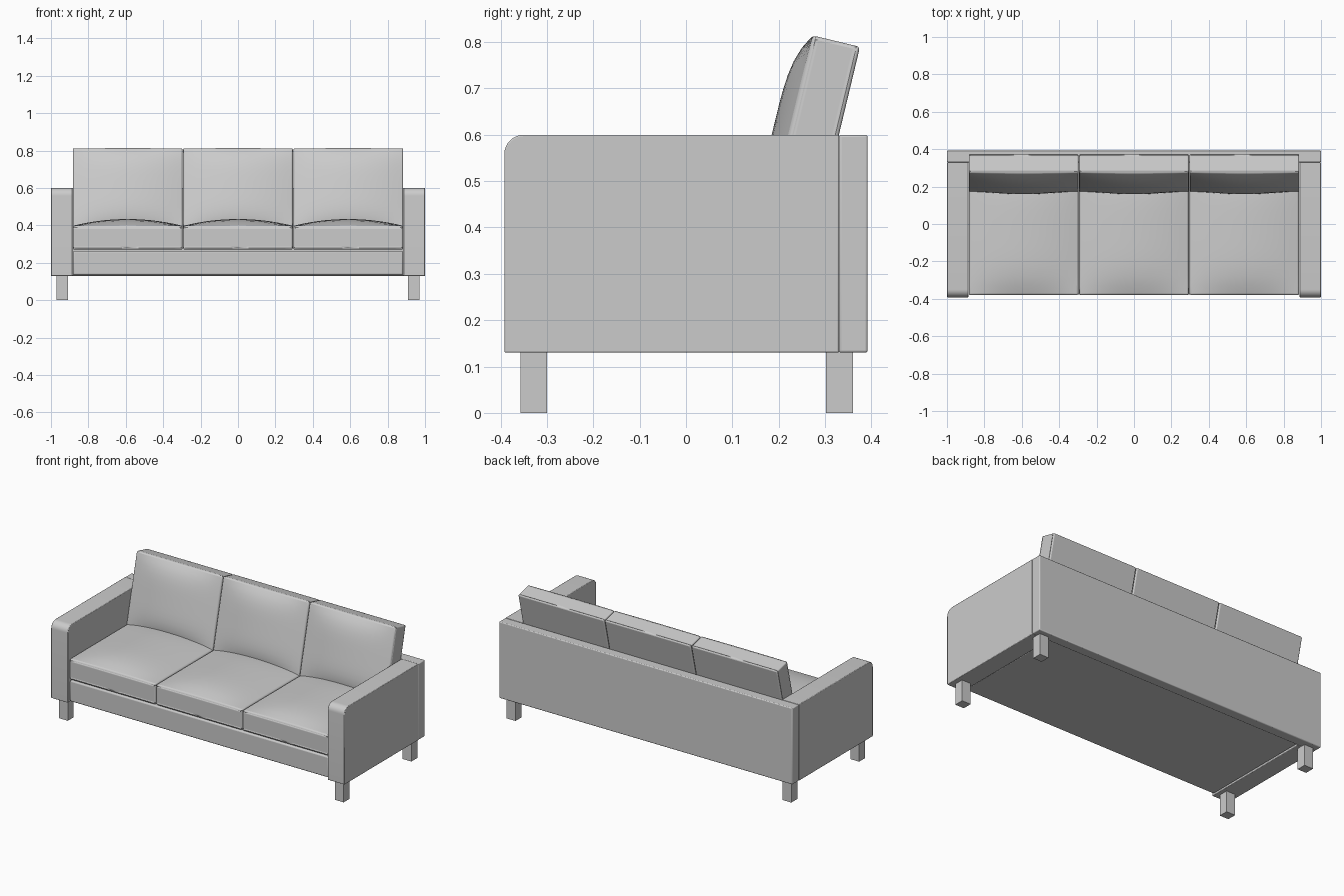
import bpy, bmesh, math

if "Cube" in bpy.data.objects:
    bpy.data.objects.remove(bpy.data.objects["Cube"])


def finish(name, bm, bevel=0.0, segments=3):
    bmesh.ops.recalc_face_normals(bm, faces=bm.faces)
    mesh = bpy.data.meshes.new(name)
    bm.to_mesh(mesh)
    bm.free()
    ob = bpy.data.objects.new(name, mesh)
    bpy.context.collection.objects.link(ob)
    if bevel:
        mod = ob.modifiers.new("soft_edges", 'BEVEL')
        mod.width = bevel
        mod.segments = segments
        mod.limit_method = 'ANGLE'
        mod.angle_limit = math.radians(50)
    bpy.ops.object.select_all(action='DESELECT')
    ob.select_set(True)
    bpy.context.view_layer.objects.active = ob
    bpy.ops.object.shade_smooth_by_angle(angle=math.radians(35))
    return ob


def box(name, lo, hi, bevel=0.0):
    bm = bmesh.new()
    bmesh.ops.create_cube(bm, size=1)
    for v in bm.verts:
        v.co = [(a + b) / 2 + c * (b - a) for a, b, c in zip(lo, hi, v.co)]
    return finish(name, bm, bevel)


def cushion(name, size, crown, location, tilt=0.0):
    """Soft-edged box whose local top face is crowned."""
    bm = bmesh.new()
    bmesh.ops.create_cube(bm, size=1)
    bmesh.ops.subdivide_edges(bm, edges=bm.edges[:], cuts=13, use_grid_fill=True)
    for v in bm.verts:
        u, w, h = 2 * v.co.x, 2 * v.co.y, v.co.z + 0.5
        bulge = crown * (1 - u ** 2) * (1 - w ** 4) * h
        v.co = [c * s for c, s in zip(v.co, size)]
        v.co.z += bulge
    ob = finish(name, bm, 0.01)
    ob.location = location
    ob.rotation_euler.x = tilt
    return ob


def arm(name, x0, x1):
    # side profile with rounded upper front corner
    r, y0, y1, z0, z1 = 0.042, -0.392, 0.33, 0.13, 0.60
    pts = [(y1, z1), (y1, z0), (y0, z0)]
    for i in range(9):
        a = math.pi - i * math.pi / 16
        pts.append((y0 + r + r * math.cos(a), z1 - r + r * math.sin(a)))
    bm = bmesh.new()
    face = bm.faces.new([bm.verts.new((x0, y, z)) for y, z in pts])
    ext = bmesh.ops.extrude_face_region(bm, geom=[face])
    for g in ext["geom"]:
        if isinstance(g, bmesh.types.BMVert):
            g.co.x = x1
    return finish(name, bm, 0.003, 2)


# frame
box("back_panel", (-1, 0.33, 0.13), (1, 0.392, 0.60), 0.005)
box("base", (-0.883, -0.378, 0.135), (0.883, 0.335, 0.264), 0.008)

# arms and legs, mirrored left and right
for side, s in (("left", -1), ("right", 1)):
    arm(side + "_arm", s * 0.885, s * 1.0)
    for end, y0, y1 in (("front", -0.357, -0.30), ("back", 0.302, 0.36)):
        xs = sorted((s * 0.91, s * 0.97))
        box(f"{side}_{end}_leg", (xs[0], y0, 0), (xs[1], y1, 0.135))

# three seat and three back cushions
for i in (-1, 0, 1):
    cushion("seat_cushion", (0.586, 0.70, 0.128), 0.036, (i * 0.59, -0.03, 0.334))
    cushion("back_cushion", (0.586, 0.44, 0.105), 0.036, (i * 0.59, 0.273, 0.588),
            math.radians(76.5))
